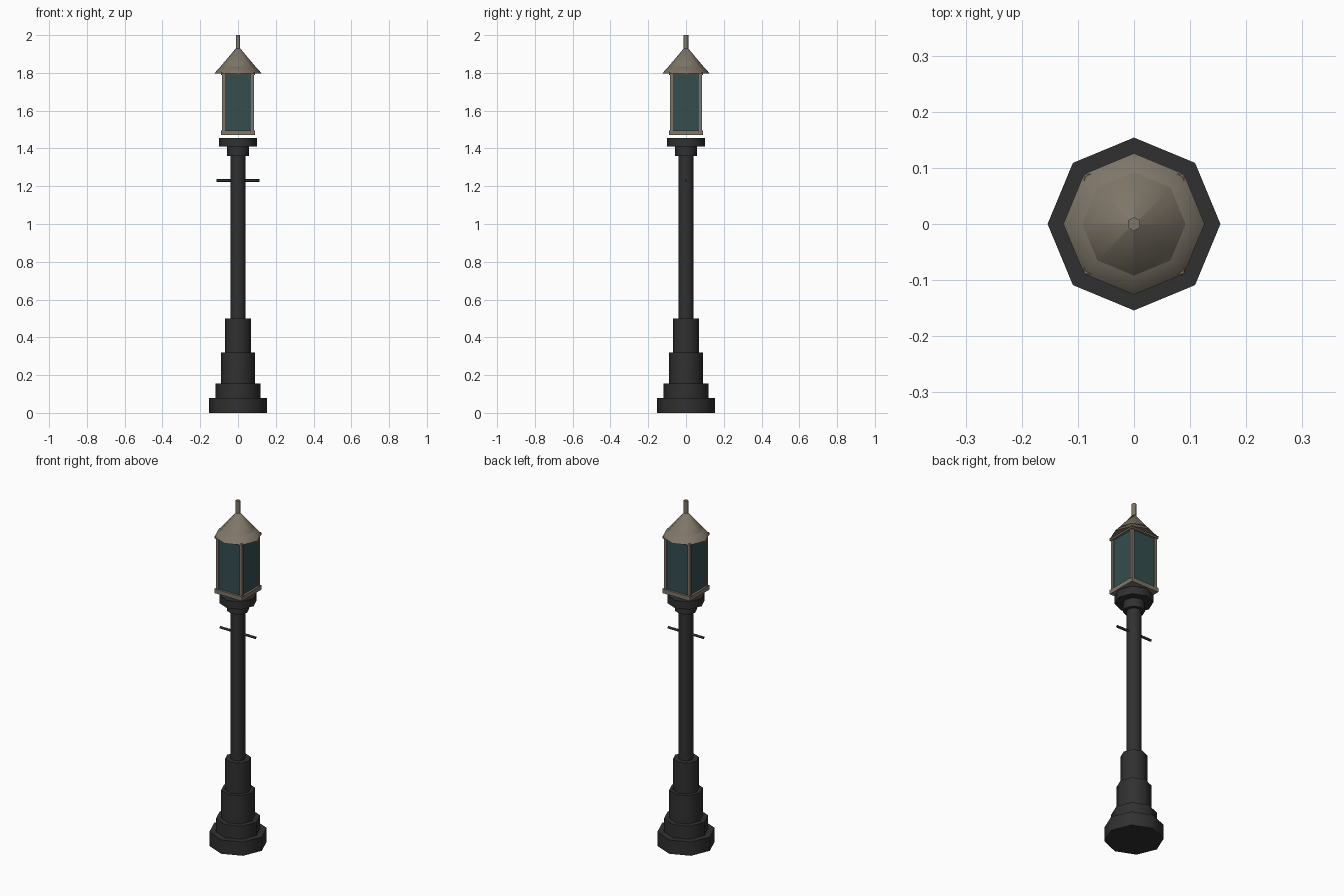
import bpy
from math import pi, radians

cube = bpy.data.objects.get("Cube")
if cube:
    bpy.data.objects.remove(cube, do_unlink=True)


def material(name, rgb):
    m = bpy.data.materials.new(name)
    m.use_nodes = True
    m.diffuse_color = (*rgb, 1)
    m.node_tree.nodes["Principled BSDF"].inputs["Base Color"].default_value = (*rgb, 1)
    return m


iron = material("dark iron", (0.03, 0.03, 0.03))
bronze = material("weathered bronze", (0.21, 0.18, 0.14))
glass = material("teal glass", (0.035, 0.075, 0.08))


def finish(name, mat, smooth=True):
    ob = bpy.context.object
    ob.name = name
    ob.data.materials.append(mat)
    if smooth:
        bpy.ops.object.shade_smooth_by_angle(angle=radians(62))
    return ob


def drum(name, r1, r2, z0, z1, mat, sides=8, spin=0.0):
    bpy.ops.mesh.primitive_cone_add(vertices=sides, radius1=r1, radius2=r2, depth=z1 - z0,
                                    location=(0, 0, (z0 + z1) / 2), rotation=(0, 0, spin))
    return finish(name, mat)


def box(name, x, y, half_x, half_y, z0, z1, mat):
    bpy.ops.mesh.primitive_cube_add(size=2, location=(x, y, (z0 + z1) / 2))
    bpy.context.object.scale = (half_x, half_y, (z1 - z0) / 2)
    return finish(name, mat, smooth=False)


# Stepped base, pole and capital
for name, r, z0, z1 in [
    ("base_plinth", 0.154, 0, 0.08),
    ("base_step", 0.118, 0.08, 0.156),
    ("base_lower_drum", 0.09, 0.156, 0.32),
    ("base_upper_drum", 0.069, 0.32, 0.5),
    ("pole", 0.04, 0.5, 1.36),
    ("capital_collar", 0.058, 1.36, 1.41),
    ("capital_plate", 0.1, 1.41, 1.455),
]:
    drum(name, r, r, z0, z1, iron)

# Ladder bar through the pole
bpy.ops.mesh.primitive_cylinder_add(vertices=8, radius=0.007, depth=0.228,
                                    location=(0, 0, 1.23), rotation=(0, pi / 2, 0))
finish("ladder_bar", iron)

# Lantern: square frame around a glass box
box("lantern_bottom_frame", 0, 0, 0.089, 0.089, 1.47, 1.495, bronze)
box("lantern_top_frame", 0, 0, 0.089, 0.089, 1.788, 1.803, bronze)
box("lantern_glass", 0, 0, 0.077, 0.077, 1.495, 1.788, glass)
for sx, sy, side in [(1, -1, "front_left"), (-1, -1, "front_right"),
                     (1, 1, "back_left"), (-1, 1, "back_right")]:
    box("lantern_post_" + side, sx * 0.076, sy * 0.076, 0.008, 0.008, 1.49, 1.79, bronze)

# Roof and finial
drum("roof_skirt", 0.126, 0.092, 1.797, 1.834, bronze)
drum("roof_peak", 0.092, 0.003, 1.834, 1.94, bronze)
drum("finial", 0.0125, 0.0125, 1.92, 2.0, bronze, sides=6, spin=0)
